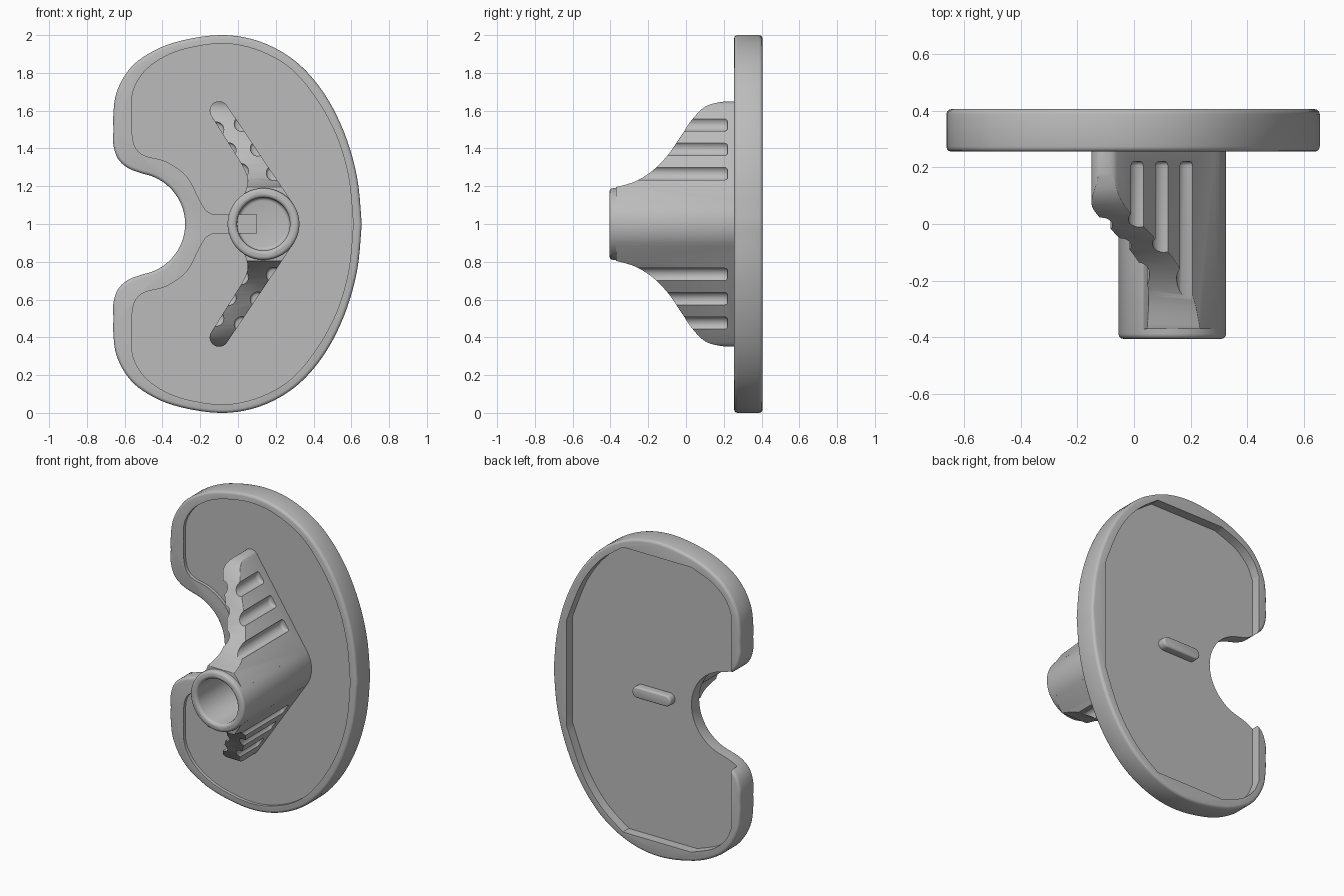
import bpy, bmesh, math
from mathutils import Matrix, Vector

if "Cube" in bpy.data.objects:
    bpy.data.objects.remove(bpy.data.objects["Cube"])

grey = bpy.data.materials.new("plain_grey")
grey.use_nodes = True
colour = (0.5, 0.5, 0.5, 1)
grey.diffuse_color = colour
grey.node_tree.nodes["Principled BSDF"].inputs["Base Color"].default_value = colour


def smooth_path(points, steps=5):
    """Open Catmull-Rom curve through the points."""
    pts = [Vector(p) for p in points]
    pts = [pts[0]] + pts + [pts[-1]]
    out = []
    for a, b, c, d in zip(pts, pts[1:], pts[2:], pts[3:]):
        for i in range(steps):
            t = i / steps
            out.append(0.5 * (2 * b + (c - a) * t + (2 * a - 5 * b + 4 * c - d) * t ** 2
                              + (3 * b - a - 3 * c + d) * t ** 3))
    return out + [pts[-1]]


def mirrored(half):
    """Close an upper half outline by reflecting it about z = 1."""
    ring = list(half) + [Vector((p.x, 2 - p.y)) for p in reversed(half)]
    return [p for i, p in enumerate(ring) if (p - ring[i - 1]).length > 1e-4]


def arc(cx, cz, r, start, end, n=16):
    return [Vector((cx + r * math.cos(math.radians(start + (end - start) * i / n)),
                    cz + r * math.sin(math.radians(start + (end - start) * i / n))))
            for i in range(n + 1)]


def prism(name, ring, lo, hi, axis="y", bevel=0):
    """Extrude a ring along y (ring in x, z) or along x (ring in y, z)."""
    bm = bmesh.new()
    place = (lambda p: (p[0], lo, p[1])) if axis == "y" else (lambda p: (lo, p[0], p[1]))
    face = bm.faces.new([bm.verts.new(place(p)) for p in ring])
    moved = bmesh.ops.extrude_face_region(bm, geom=[face])["geom"]
    shift = Vector((0, hi - lo, 0) if axis == "y" else (hi - lo, 0, 0))
    bmesh.ops.translate(bm, vec=shift, verts=[v for v in moved if isinstance(v, bmesh.types.BMVert)])
    bmesh.ops.recalc_face_normals(bm, faces=bm.faces)
    mesh = bpy.data.meshes.new(name)
    bm.to_mesh(mesh)
    bm.free()
    mesh.materials.append(grey)
    obj = bpy.data.objects.new(name, mesh)
    bpy.context.collection.objects.link(obj)
    if bevel:
        round_edges(obj, bevel)
    return obj


def bake(obj):
    """Apply the modifiers of an object."""
    bpy.context.view_layer.update()
    graph = bpy.context.evaluated_depsgraph_get()
    mesh = bpy.data.meshes.new_from_object(obj.evaluated_get(graph))
    obj.modifiers.clear()
    obj.data = mesh


def round_edges(obj, width):
    mod = obj.modifiers.new("round", "BEVEL")
    mod.width, mod.segments = width, 3
    mod.limit_method, mod.angle_limit = "ANGLE", math.radians(50)
    bake(obj)


def combine(obj, tool, operation="DIFFERENCE"):
    mod = obj.modifiers.new("cut", "BOOLEAN")
    mod.operation, mod.solver, mod.object = operation, "EXACT", tool
    bake(obj)
    bpy.data.objects.remove(tool)


def finish(obj):
    obj.data.shade_smooth()
    obj.data.set_sharp_from_angle(angle=math.radians(35))


# Kidney-shaped plate
notch = arc(-0.55, 1, 0.27, 0, 80, 14)
edge = smooth_path([notch[-1], (-0.58, 1.295), (-0.635, 1.345), (-0.66, 1.42), (-0.66, 1.5),
                    (-0.66, 1.58), (-0.645, 1.69), (-0.59, 1.8), (-0.5, 1.885), (-0.34, 1.96),
                    (-0.1, 2), (0.11, 1.968), (0.3, 1.865), (0.45, 1.7), (0.56, 1.49),
                    (0.63, 1.25), (0.655, 1)])
plate = prism("plate", mirrored(notch + edge), 0.255, 0.405, bevel=0.018)

# Shallow front recess that leaves a rim and a rib to the tube
recess = smooth_path([(0.1, 1.05), (-0.1, 1.05), (-0.16, 1.065), (-0.2, 1.12), (-0.27, 1.25),
                      (-0.38, 1.33), (-0.49, 1.36), (-0.54, 1.4), (-0.56, 1.47), (-0.56, 1.58),
                      (-0.56, 1.68), (-0.53, 1.76), (-0.46, 1.84), (-0.32, 1.915), (-0.1, 1.955),
                      (0.09, 1.925), (0.27, 1.83), (0.41, 1.67), (0.52, 1.47), (0.585, 1.25),
                      (0.61, 1)])
combine(plate, prism("recess_cutter", mirrored(recess), 0.1, 0.275))

# Back pocket, open toward the notch
pocket = [Vector((-0.6, 1.68))]
pocket += smooth_path([(-0.6, 1.68), (-0.56, 1.765), (-0.47, 1.845), (-0.32, 1.905)])
pocket += smooth_path([(0.16, 1.905), (0.32, 1.78), (0.45, 1.6), (0.555, 1.34)])
combine(plate, prism("pocket_cutter", mirrored(pocket), 0.345, 0.6))
finish(plate)

# Hollow tube
TX = 0.135
tube = prism("tube", arc(TX, 1, 0.19, 0, 354.375, 63), -0.405, 0.3)
combine(tube, prism("bore_cutter", arc(TX, 1, 0.14, 0, 354.375, 63), -0.6, 0.27))
round_edges(tube, 0.018)
finish(tube)

# Curved support arm with side flutes
plan = (arc(TX, 1, 0.19, 35, 36, 1) + arc(-0.1, 1.6, 0.05, 35, 210, 14)
        + smooth_path([(0.02, 1.315), (0.05, 1.245), (0.045, 1.19), (0.02, 1.13)])
        + arc(TX, 1, 0.165, 130, 40, 10))
arm = prism("upper_arm", plan, -0.5, 0.3)
profile = smooth_path([(-0.37, 1.195), (-0.27, 1.225), (-0.18, 1.28), (-0.1, 1.36),
                       (-0.03, 1.46), (0.03, 1.55), (0.1, 1.62), (0.18, 1.645), (0.26, 1.65)])
profile += [Vector((0.29, 1.65)), Vector((0.29, 0.9)), Vector((-0.37, 0.9))]
combine(arm, prism("arm_profile", profile, -0.6, 0.6, axis="x"), "INTERSECT")
round_edges(arm, 0.012)
for i in range(3):
    right_z, left_z = 1.53 - 0.13 * i, 1.5 - 0.11 * i
    for x, z in ((0.02 + 0.085 * i, right_z), (-0.115 + 0.065 * i, left_z)):
        flute = prism("flute_cutter", arc(x, z, 0.04, 0, 345, 23), -0.6, 0.22, bevel=0.015)
        combine(arm, flute)
finish(arm)

# Matching lower arm
lower = arm.copy()
lower.name = "lower_arm"
lower.data = arm.data.copy()
lower.data.transform(Matrix.Translation((0, 0, 2)) @ Matrix.Scale(-1, 4, (0, 0, 1)))
lower.data.flip_normals()
bpy.context.collection.objects.link(lower)

# Raised bar on the back
bar = prism("back_bar", arc(0.07, 1, 0.035, -90, 90) + arc(-0.13, 1, 0.035, 90, 270),
            0.33, 0.395, bevel=0.01)
finish(bar)
